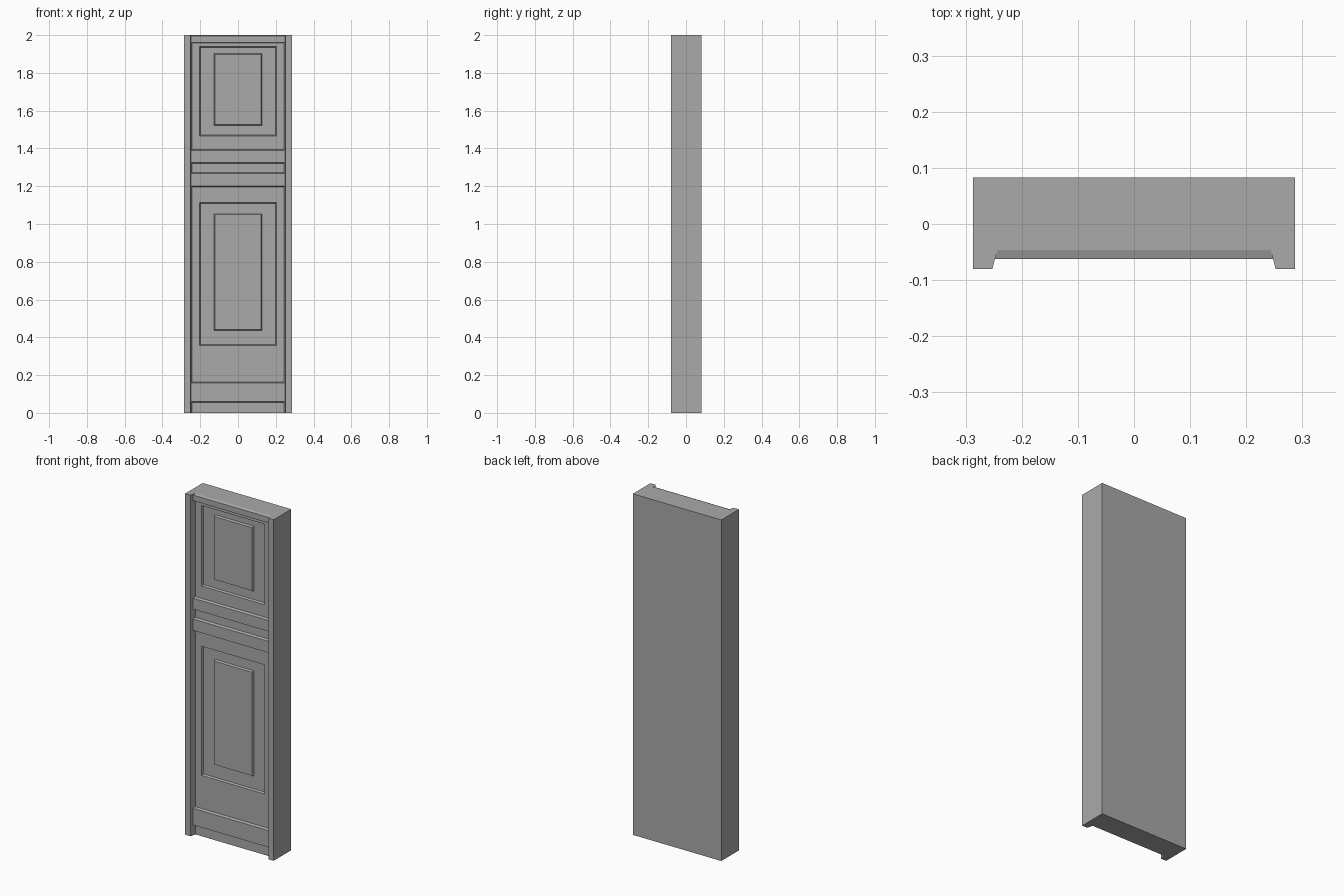
import bpy
import bmesh

# Remove the default cube
if "Cube" in bpy.data.objects:
    bpy.data.objects.remove(bpy.data.objects["Cube"], do_unlink=True)

# Single stone colour
GREY = (0.4, 0.4, 0.4, 1.0)
stone = bpy.data.materials.new("grey_stone")
stone.use_nodes = True
stone.diffuse_color = GREY
stone.node_tree.nodes["Principled BSDF"].inputs["Base Color"].default_value = GREY

HALF = 0.287        # half width of the wall
BACK = 0.083
FACE = -0.046       # front of the slab
FIELD = -0.034      # floor of the recessed panels
RAIL = -0.062       # front of the rails
STILE = -0.08       # front of the stiles
LIP = 0.005         # width of the sloped edges


def finish(name, bm):
    bmesh.ops.recalc_face_normals(bm, faces=bm.faces)
    mesh = bpy.data.meshes.new(name)
    bm.to_mesh(mesh)
    bm.free()
    mesh.materials.append(stone)
    obj = bpy.data.objects.new(name, mesh)
    bpy.context.collection.objects.link(obj)
    return obj


def prism(name, profile, axis, start, end):
    """Extrude a closed profile along the given axis (x or z)."""
    bm = bmesh.new()
    if axis == "z":
        points = [(a, b, start) for a, b in profile]
        step = (0, 0, end - start)
    else:
        points = [(start, a, b) for a, b in profile]
        step = (end - start, 0, 0)
    face = bm.faces.new([bm.verts.new(p) for p in points])
    moved = bmesh.ops.extrude_face_region(bm, geom=[face])["geom"]
    verts = [v for v in moved if isinstance(v, bmesh.types.BMVert)]
    bmesh.ops.translate(bm, verts=verts, vec=step)
    return finish(name, bm)


def loop(bm, half, low, high, y):
    corners = ((-half, low), (half, low), (half, high), (-half, high))
    return [bm.verts.new((x, y, z)) for x, z in corners]


def bridge(bm, outer, inner):
    for i in range(4):
        j = (i + 1) % 4
        bm.faces.new((outer[i], outer[j], inner[j], inner[i]))


# Each panel: outer bottom, outer top, centre bottom, centre top
panels = ((0.357, 1.114, 0.437, 1.054), (1.467, 1.939, 1.522, 1.902))
OUTER, CENTRE = 0.204, 0.128
SPLIT = 1.29

# Slab front: two sections, each with a recessed field and a raised centre
bm = bmesh.new()
sections = ((0, SPLIT), (SPLIT, 2))
for (bottom, top), (o_low, o_high, c_low, c_high) in zip(sections, panels):
    rings = [
        loop(bm, HALF, bottom, top, FACE),
        loop(bm, OUTER, o_low, o_high, FACE),
        loop(bm, OUTER - LIP, o_low + LIP, o_high - LIP, FIELD),
        loop(bm, CENTRE, c_low, c_high, FIELD),
        loop(bm, CENTRE - LIP, c_low + LIP, c_high - LIP, FACE),
    ]
    for outer, inner in zip(rings, rings[1:]):
        bridge(bm, outer, inner)
    bm.faces.new(rings[-1])
bmesh.ops.remove_doubles(bm, verts=bm.verts, dist=0.0001)

# Slab sides and back, extruded from the open border
border = [e for e in bm.edges if e.is_boundary]
grown = bmesh.ops.extrude_edge_only(bm, edges=border)["geom"]
for v in grown:
    if isinstance(v, bmesh.types.BMVert):
        v.co.y = BACK
rim = [e for e in grown if isinstance(e, bmesh.types.BMEdge) and e.is_boundary]
bmesh.ops.contextual_create(bm, geom=rim)
finish("wall_slab", bm)

# Upright stiles with sloped inner edges
for side, label in ((1, "left"), (-1, "right")):
    profile = [(side * HALF, FACE), (side * HALF, STILE),
               (side * 0.2525, STILE), (side * 0.2435, FACE)]
    prism(label + "_stile", profile, "z", 0, 2)

# Horizontal rails with sloped top and bottom edges
rails = {"base_rail": (0.055, 0.163), "lower_middle_rail": (1.196, 1.273),
         "upper_middle_rail": (1.321, 1.395), "top_rail": (1.957, 2.0)}
for name, (low, high) in rails.items():
    profile = [(FACE, low), (RAIL, low + LIP), (RAIL, high - LIP), (FACE, high)]
    prism(name, profile, "x", -HALF + 0.001, HALF - 0.001)
